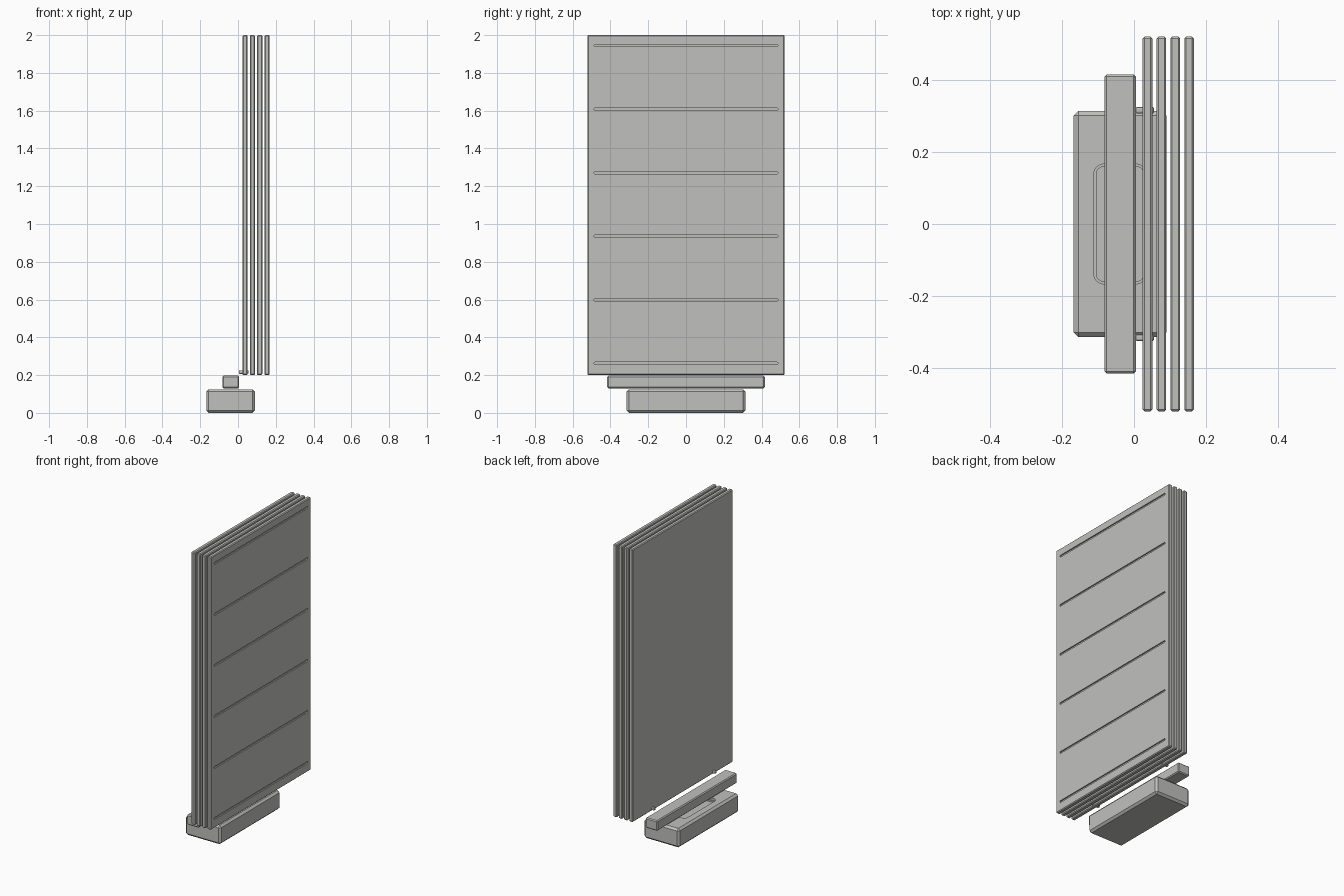
import bpy
import bmesh
from mathutils import Vector

cube = bpy.data.objects.get("Cube")
if cube:
    bpy.data.objects.remove(cube, do_unlink=True)

grey = bpy.data.materials.new("light_grey")
grey.use_nodes = True
colour = (0.53, 0.53, 0.515, 1)
grey.diffuse_color = colour
grey.node_tree.nodes["Principled BSDF"].inputs["Base Color"].default_value = colour


def add_box(bm, low, high, bevel=0, segments=1, axis=None):
    """Add a box, bevelling all edges or only those along one axis."""
    low, high = Vector(low), Vector(high)
    verts = bmesh.ops.create_cube(bm, size=1)["verts"]
    for v in verts:
        v.co = (low + high) / 2 + v.co * (high - low)
    edges = {e for v in verts for e in v.link_edges}
    if axis is not None:
        edges = {e for e in edges
                 if abs((e.verts[0].co - e.verts[1].co).normalized()[axis]) > 0.9}
    if bevel:
        bmesh.ops.bevel(bm, geom=list(edges), offset=bevel, segments=segments,
                        profile=0.5, affect='EDGES', clamp_overlap=False)


def make_object(name, bm):
    mesh = bpy.data.meshes.new(name)
    bm.to_mesh(mesh)
    bm.free()
    mesh.materials.append(grey)
    obj = bpy.data.objects.new(name, mesh)
    bpy.context.collection.objects.link(obj)
    return obj


def box(name, low, high, bevel):
    bm = bmesh.new()
    add_box(bm, low, high, bevel)
    return make_object(name, bm)


def cut(obj, bm):
    """Subtract the cutter mesh from the object and discard the cutter."""
    cutter = make_object("cutter", bm)
    cutter.hide_render = True
    mod = obj.modifiers.new("cut", 'BOOLEAN')
    mod.operation = 'DIFFERENCE'
    mod.solver = 'EXACT'
    mod.object = cutter
    bpy.context.view_layer.objects.active = obj
    bpy.ops.object.modifier_apply(modifier=mod.name)
    bpy.data.objects.remove(cutter, do_unlink=True)


# Base block with a shallow rounded tray in its top
base = box("base", (-0.168, -0.315, 0), (0.09, 0.315, 0.125), 0.013)
bm = bmesh.new()
add_box(bm, (-0.112, -0.167, 0.11), (0.034, 0.167, 0.2), 0.028, 6, axis=2)
cut(base, bm)
bm = bmesh.new()
add_box(bm, (-0.105, -0.16, 0.1), (0.027, 0.16, 0.2), 0.021, 6, axis=2)
cut(base, bm)

# Rail floating above the base
box("rail", (-0.082, -0.417, 0.13), (0.005, 0.417, 0.197), 0.006)

# Four upright panels, each with six grooves on the right-hand face
thickness, spacing, groove_count = 0.027, 0.0387, 6
for i in range(4):
    x = 0.024 + spacing * i
    panel = box(f"panel_{i + 1}", (x, -0.522, 0.2), (x + thickness, 0.522, 2), 0.005)
    bm = bmesh.new()
    for g in range(groove_count):
        z = 0.262 + 0.3366 * g
        add_box(bm, (x + thickness - 0.008, -0.487, z - 0.0065),
                (x + thickness + 0.005, 0.487, z + 0.0065), 0.0062, 4, axis=0)
    cut(panel, bm)

# Small pins through the foot of the first panel
for side, y in (("back", 0.317), ("front", -0.317)):
    bm = bmesh.new()
    add_box(bm, (0.004, y - 0.009, 0.207), (0.056, y + 0.009, 0.225), 0.005, 2)
    make_object(f"pin_{side}", bm)
